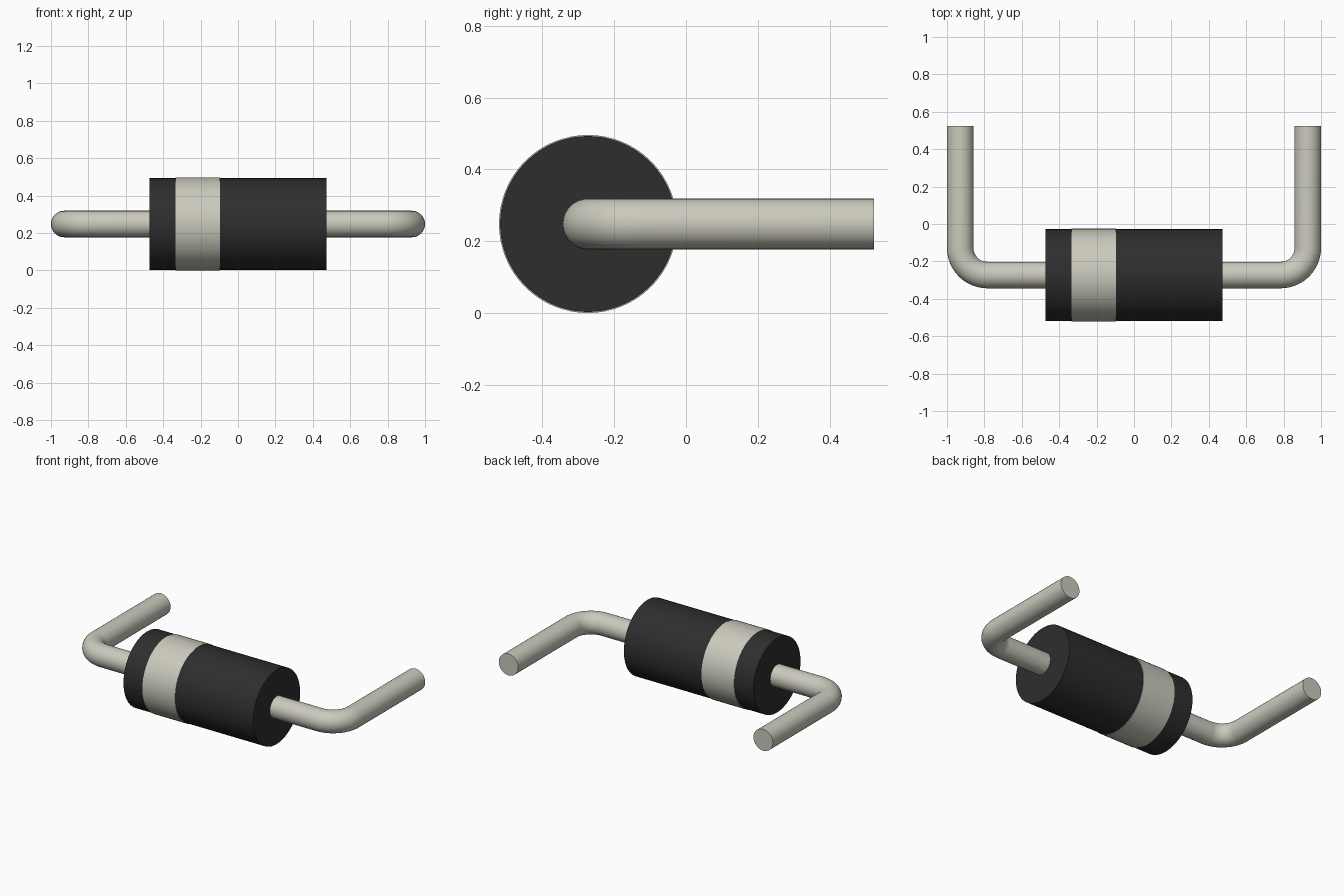
import bpy, bmesh, math
from mathutils import Vector

if "Cube" in bpy.data.objects:
    bpy.data.objects.remove(bpy.data.objects["Cube"])

AXIS_Y, AXIS_Z = -0.273, 0.248   # centre line of the body
WIRE_R, BEND_R, LEG_X, LEG_END = 0.071, 0.145, 0.929, 0.523


def material(name, rgb):
    m = bpy.data.materials.new(name)
    m.diffuse_color = (*rgb, 1)
    m.use_nodes = True
    m.node_tree.nodes["Principled BSDF"].inputs["Base Color"].default_value = m.diffuse_color
    return m


black = material("black plastic", (0.027, 0.027, 0.027))
silver = material("pale metal", (0.60, 0.59, 0.51))


def smooth(obj):
    bpy.ops.object.select_all(action='DESELECT')
    obj.select_set(True)
    bpy.context.view_layer.objects.active = obj
    bpy.ops.object.shade_smooth_by_angle(angle=math.radians(35))


def sweep(name, path, radius, mat, sides):
    """Round tube with closed ends along (point, direction) pairs in the xy plane."""
    bm = bmesh.new()
    rings = []
    for point, d in path:
        side, up = Vector((-d.y, d.x, 0)), Vector((0, 0, 1))
        angles = [2 * math.pi * i / sides for i in range(sides)]
        rings.append([bm.verts.new(point + radius * (side * math.cos(a) + up * math.sin(a)))
                      for a in angles])
    for a, b in zip(rings, rings[1:]):
        for i in range(sides):
            j = (i + 1) % sides
            bm.faces.new((a[i], a[j], b[j], b[i]))
    bm.faces.new(rings[0])
    bm.faces.new(rings[-1])
    bmesh.ops.recalc_face_normals(bm, faces=bm.faces)
    mesh = bpy.data.meshes.new(name)
    bm.to_mesh(mesh)
    bm.free()
    mesh.materials.append(mat)
    obj = bpy.data.objects.new(name, mesh)
    bpy.context.collection.objects.link(obj)
    smooth(obj)
    return obj


def cylinder(name, x0, x1, radius, mat):
    d = Vector((1, 0, 0))
    return sweep(name, [(Vector((x, AXIS_Y, AXIS_Z)), d) for x in (x0, x1)], radius, mat, 64)


# Body and polarity band
cylinder("body", -0.473, 0.473, 0.245, black)
cylinder("polarity_band", -0.333, -0.095, 0.248, silver)

# Bent wire lead: straight out of the body, quarter bend, straight back
cx, cy = LEG_X - BEND_R, AXIS_Y + BEND_R
path = [(Vector((0.45, AXIS_Y, AXIS_Z)), Vector((1, 0, 0)))]
for i in range(13):
    a = math.pi / 2 * i / 12
    path.append((Vector((cx + BEND_R * math.sin(a), cy - BEND_R * math.cos(a), AXIS_Z)),
                 Vector((math.cos(a), math.sin(a), 0))))
path.append((Vector((LEG_X, LEG_END, AXIS_Z)), Vector((0, 1, 0))))
leads = sweep("wire_leads", path, WIRE_R, silver, 32)
leads.modifiers.new("both sides", 'MIRROR')
